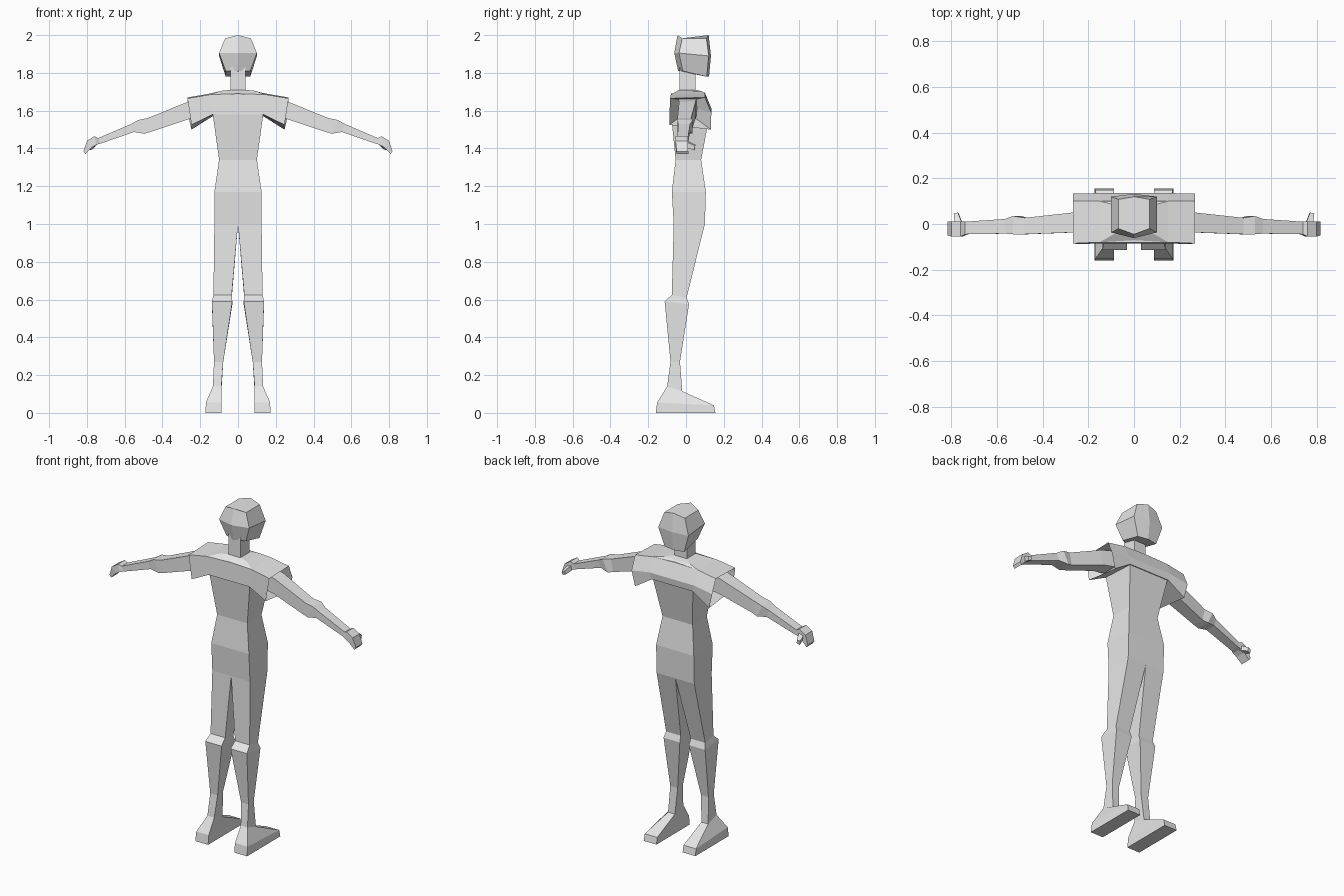
import bpy
import bmesh

cube = bpy.data.objects.get("Cube")
if cube:
    bpy.data.objects.remove(cube, do_unlink=True)

grey = bpy.data.materials.new("light_grey")
grey.use_nodes = True
grey.diffuse_color = (0.8, 0.8, 0.8, 1)
grey.node_tree.nodes["Principled BSDF"].inputs["Base Color"].default_value = (0.8, 0.8, 0.8, 1)


def loft(name, rings, mirror=False, cap_start=True):
    """Skin a row of equal-sized cross-sections with flat quads."""
    bm = bmesh.new()
    rows = [[bm.verts.new(p) for p in ring] for ring in rings]
    n = len(rows[0])
    for a, b in zip(rows, rows[1:]):
        for i in range(n):
            j = (i + 1) % n
            bm.faces.new((a[i], a[j], b[j], b[i]))
    if cap_start:
        bm.faces.new(rows[0][::-1])
    bm.faces.new(rows[-1])
    bmesh.ops.recalc_face_normals(bm, faces=bm.faces[:])
    mesh = bpy.data.meshes.new(name)
    bm.to_mesh(mesh)
    bm.free()
    mesh.materials.append(grey)
    obj = bpy.data.objects.new(name, mesh)
    bpy.context.collection.objects.link(obj)
    if mirror:
        obj.modifiers.new("mirror", "MIRROR")
    return obj


def slab(x0, x1, y0, y1, z0, z1):
    """Level section; z0 is its height at y0 and z1 at y1."""
    return [(x0, y0, z0), (x1, y0, z0), (x1, y1, z1), (x0, y1, z1)]


def sleeve(x_top, x_low, points):
    """Upright section; the first two points sit at x_low."""
    return [(x_low if i < 2 else x_top, y, z) for i, (y, z) in enumerate(points)]


def limb(xt, zt, xb, zb, y0, y1):
    """Arm section from a top edge and a bottom edge."""
    return [(xt, y0, zt), (xt, y1, zt), (xb, y1, zb), (xb, y0, zb)]


def head_ring(w, y0, y1, z0, z1, rise=0):
    """Six-sided section with pointed front and back."""
    return [(0, y0, z0 + rise), (w, y0 + .025, z0), (w, y1 - .012, z1),
            (0, y1, z1 + rise), (-w, y1 - .012, z1), (-w, y0 + .025, z0)]


# Trunk from hips to chest
loft("torso", [slab(-w, w, y0, y1, z, z) for w, y0, y1, z in (
    (.125, -.065, .10, 1.0), (.125, -.075, .105, 1.17),
    (.10, -.055, .08, 1.34), (.135, -.08, .128, 1.59))])

# Shoulder yoke with hollow sleeve ends
loft("shoulders", [
    sleeve(0, 0, [(-.085, 1.58), (.13, 1.57), (.135, 1.61), (.10, 1.695), (-.08, 1.69)]),
    sleeve(.15, .135, [(-.085, 1.58), (.13, 1.57), (.135, 1.61), (.10, 1.69), (-.08, 1.685)]),
    sleeve(.268, .246, [(-.088, 1.525), (.132, 1.5), (.134, 1.59), (.10, 1.67), (-.085, 1.665)]),
    sleeve(.19, .17, [(-.04, 1.56), (.05, 1.56), (.06, 1.61), (.05, 1.66), (-.04, 1.66)]),
], mirror=True, cap_start=False)

# Sloping collar and neck
loft("collar", [slab(-.15, .15, -.08, .10, 1.685, 1.69),
                slab(-.09, .09, -.045, .085, 1.705, 1.703),
                slab(-.04, .04, -.035, .05, 1.71, 1.71)])
loft("neck", [slab(-.04, .04, -.035, .05, 1.70, 1.70),
              slab(-.04, .04, -.035, .05, 1.83, 1.83)])

# Faceted head
loft("head", [head_ring(.065, -.042, .122, 1.81, 1.78),
              head_ring(.10, -.062, .132, 1.905, 1.89),
              head_ring(.068, -.045, .12, 1.983, 1.983, .017)])

# Arms with elbow bump and bent fingers
loft("arms", [limb(*p) for p in (
    (.19, 1.665, .18, 1.57, -.04, .055), (.27, 1.645, .26, 1.555, -.037, .05),
    (.48, 1.56, .465, 1.487, -.045, .027), (.53, 1.55, .495, 1.478, -.045, .035),
    (.565, 1.53, .55, 1.487, -.042, .022), (.74, 1.455, .73, 1.425, -.045, .01),
    (.76, 1.465, .75, 1.42, -.055, .01), (.80, 1.44, .775, 1.405, -.055, .01),
    (.818, 1.385, .808, 1.37, -.05, .012))], mirror=True)

# Thumbs
loft("thumbs", [
    [(.752, 0, 1.445), (.785, 0, 1.435), (.78, 0, 1.405), (.75, 0, 1.415)],
    [(.772, .05, 1.42), (.79, .047, 1.415), (.787, .045, 1.39), (.768, .047, 1.397)],
], mirror=True)

# Legs with knee ridge
loft("legs", [slab(*p) for p in (
    (0, .125, -.065, .10, 1.0, 1.0), (.033, .13, -.075, .003, .625, .61),
    (.03, .138, -.113, .016, .59, .575), (.078, .127, -.082, -.032, .27, .27),
    (.088, .133, -.10, -.02, .14, .115))], mirror=True)

# Wedge feet
loft("feet", [slab(*p) for p in (
    (.088, .133, -.10, -.02, .14, .115), (.087, .17, -.153, .148, .055, .04),
    (.087, .172, -.16, .156, 0, 0))], mirror=True)
